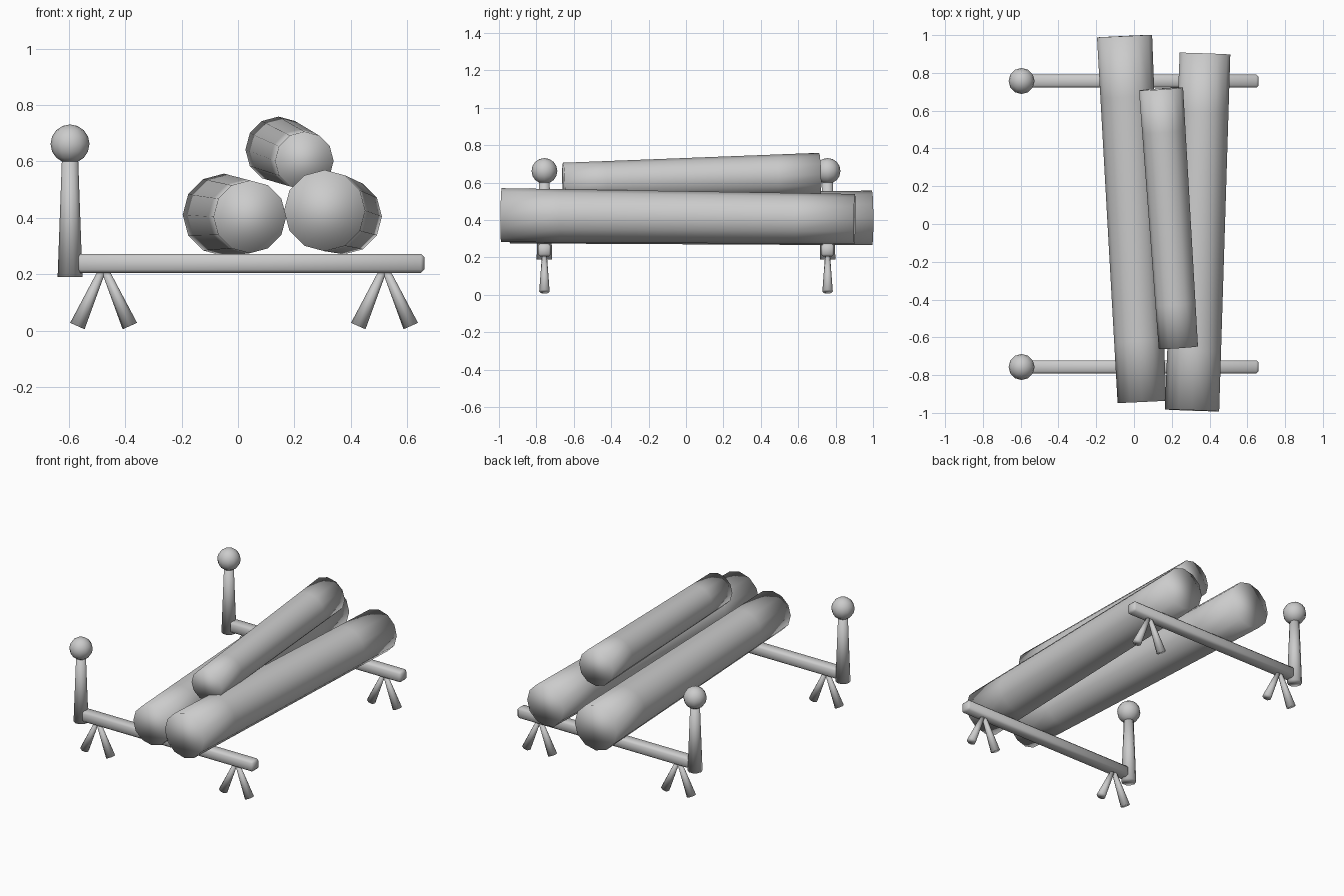
import bpy, bmesh, math
from mathutils import Vector

if "Cube" in bpy.data.objects:
    bpy.data.objects.remove(bpy.data.objects["Cube"])


def finish(name, bm, smooth=True):
    bmesh.ops.recalc_face_normals(bm, faces=bm.faces)
    for f in bm.faces:
        f.smooth = smooth
    me = bpy.data.meshes.new(name)
    bm.to_mesh(me)
    bm.free()
    ob = bpy.data.objects.new(name, me)
    bpy.context.collection.objects.link(ob)
    return ob


def tapered(name, a, b, ra, rb, sides, rings=1):
    """Closed tapered rod from a to b with extra rings along its length."""
    a, b = Vector(a), Vector(b)
    axis = (b - a).normalized()
    ref = Vector((0, 0, 1)) if abs(axis.z) < 0.8 else Vector((0, 1, 0))
    u = axis.cross(ref).normalized()
    v = u.cross(axis)
    bm = bmesh.new()
    loops = []
    for i in range(rings + 1):
        t = i / rings
        c, r = a.lerp(b, t), ra + (rb - ra) * t
        loops.append([bm.verts.new(c + r * (u * math.cos(k * math.tau / sides)
                                            + v * math.sin(k * math.tau / sides)))
                      for k in range(sides)])
    for lo, hi in zip(loops, loops[1:]):
        for k in range(sides):
            n = (k + 1) % sides
            bm.faces.new((lo[k], lo[n], hi[n], hi[k]))
    bm.faces.new(loops[0])
    bm.faces.new(loops[-1])
    return finish(name, bm)


# Firewood logs: thick tapering rods, two below and one resting on top
tapered("log_left", (0.042, -0.942, 0.404), (-0.050, 0.995, 0.411), 0.129, 0.146, 12, 6)
tapered("log_right", (0.307, -0.987, 0.426), (0.376, 0.902, 0.405), 0.144, 0.134, 12, 6)
tapered("log_top", (0.235, -0.655, 0.602), (0.143, 0.715, 0.642), 0.104, 0.117, 12, 6)

# Two andirons, front and back
for side, y in (("front", -0.757), ("back", 0.757)):
    # horizontal bar with softened edges
    bm = bmesh.new()
    bmesh.ops.create_cube(bm, size=1)
    for vert in bm.verts:
        vert.co = Vector((0.045 + vert.co.x * 1.23, y + vert.co.y * 0.07,
                          0.239 + vert.co.z * 0.068))
    bmesh.ops.bevel(bm, geom=bm.edges[:], offset=0.012, segments=1, affect='EDGES')
    finish(side + "_bar", bm)

    # upright post and ball finial
    tapered(side + "_post", (-0.595, y, 0.19), (-0.595, y, 0.63), 0.044, 0.028, 10)
    bm = bmesh.new()
    bmesh.ops.create_uvsphere(bm, u_segments=12, v_segments=8, radius=0.069)
    bmesh.ops.translate(bm, verts=bm.verts, vec=(-0.595, y, 0.662))
    finish(side + "_finial", bm)

    # splayed feet, a pair at each end of the bar
    for end, x in (("left", -0.476), ("right", 0.519)):
        for tag, s in (("outer", -1), ("inner", 1)):
            tapered(f"{side}_{end}_{tag}_foot", (x + s * 0.005, y, 0.215),
                    (x + s * 0.093, y, 0.017), 0.013, 0.028, 8)
